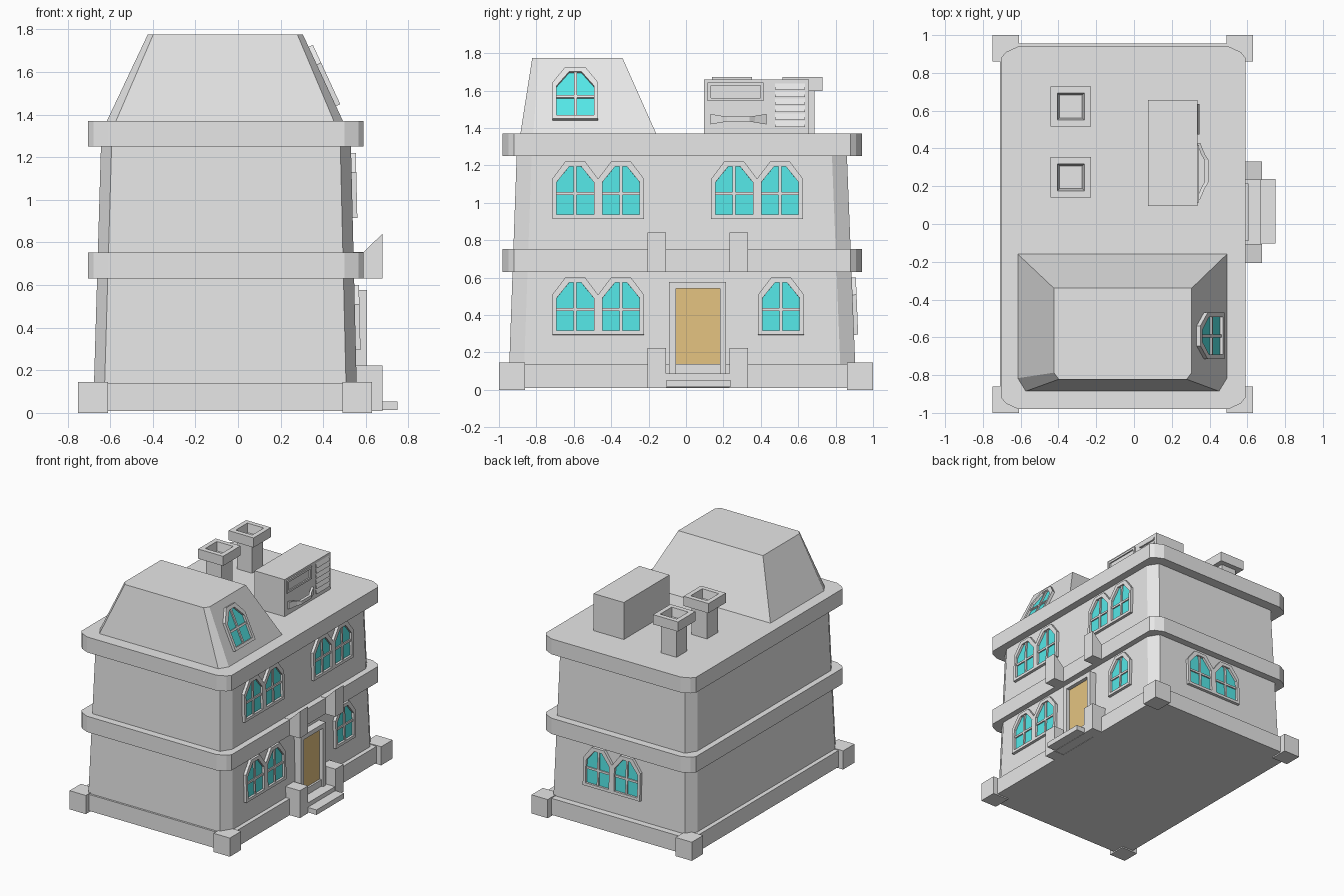
import bpy, bmesh
from mathutils import Vector

if "Cube" in bpy.data.objects:
    bpy.data.objects.remove(bpy.data.objects["Cube"])


def material(name, rgb):
    m = bpy.data.materials.new(name)
    m.diffuse_color = (*rgb, 1)
    m.use_nodes = True
    m.node_tree.nodes["Principled BSDF"].inputs["Base Color"].default_value = m.diffuse_color
    return m


GREY = material("stone grey", (0.8, 0.8, 0.8))
TEAL = material("window teal", (0.09, 0.8, 0.8))
TAN = material("door tan", (0.78, 0.55, 0.22))


def loft(name, rings, mat=GREY, closed=False):
    """Skin equal-length rings; cap both ends unless closed into a loop."""
    bm = bmesh.new()
    rs = [[bm.verts.new(p) for p in r] for r in rings]
    n = len(rs[0])
    pairs = list(zip(rs, rs[1:])) + ([(rs[-1], rs[0])] if closed else [])
    for a, b in pairs:
        for i in range(n):
            j = (i + 1) % n
            bm.faces.new((a[i], a[j], b[j], b[i]))
    if not closed:
        bm.faces.new(rs[0][::-1])
        bm.faces.new(rs[-1])
    bmesh.ops.recalc_face_normals(bm, faces=bm.faces)
    me = bpy.data.meshes.new(name)
    bm.to_mesh(me)
    bm.free()
    me.materials.append(mat)
    ob = bpy.data.objects.new(name, me)
    bpy.context.collection.objects.link(ob)
    return ob


def outline(x0, x1, y0, y1, z, offs=((0, 0),)):
    """Rectangle whose corners are cut by the given inward offsets."""
    pts = [(x1 - a, y1 - b, z) for a, b in offs]
    pts += [(x0 + a, y1 - b, z) for a, b in reversed(offs)]
    pts += [(x0 + a, y0 + b, z) for a, b in offs]
    pts += [(x1 - a, y0 + b, z) for a, b in reversed(offs)]
    return pts


def box(name, x0, x1, y0, y1, z0, z1, mat=GREY):
    return loft(name, [outline(x0, x1, y0, y1, z0), outline(x0, x1, y0, y1, z1)], mat)


def prism_y(name, profile, y0, y1):
    return loft(name, [[(x, y, z) for x, z in profile] for y in (y0, y1)])


def local(origin, u, v):
    """Map (u, v, outward) coordinates onto a wall plane."""
    o, u, v = Vector(origin), Vector(u).normalized(), Vector(v).normalized()
    n = u.cross(v)
    return lambda a, b, c: o + a * u + b * v + c * n


def plate(name, P, pts, c0, c1, mat=GREY):
    return loft(name, [[P(a, b, c) for a, b in pts] for c in (c0, c1)], mat)


def frame(name, P, outer, inner, c0, c1):
    rings = [(outer, c0), (outer, c1), (inner, c1), (inner, c0)]
    return loft(name, [[P(a, b, c) for a, b in r] for r, c in rings], closed=True)


def rect(a0, a1, b0, b1):
    return [(a0, b0), (a1, b0), (a1, b1), (a0, b1)]


def arch(w, b0, shoulder, flat, top):
    return [(-w, b0), (w, b0), (w, shoulder), (flat, top), (-flat, top), (-w, shoulder)]


def window(P):
    inner = arch(0.1, 0.022, 0.195, 0.032, 0.279)
    frame("window_frame", P, arch(0.1225, 0, 0.214, 0.053, 0.306), inner, -0.01, 0.022)
    plate("window_glass", P, inner, -0.003, 0.004, TEAL)
    plate("window_upright_bar", P, rect(-0.008, 0.008, 0.02, 0.28), 0, 0.014)
    plate("window_cross_bar", P, rect(-0.1, 0.1, 0.128, 0.144), 0, 0.0135)


# Base slab and corner blocks
box("base", -0.71, 0.59, -0.96, 0.955, 0.01, 0.138)
for x in (-0.75, 0.49):
    for y in (-1.0, 0.86):
        box("corner_block", x, x + 0.14, y, y + 0.14, 0, 0.145)

# Tapered walls with cut corners
cut = ((0, 0.08), (0.05, 0))
loft("walls", [outline(-0.676, 0.557, -0.945, 0.905, 0.13, cut),
               outline(-0.643, 0.53, -0.905, 0.86, 1.26, cut)])

# Storey band and roof slab
soft = ((0, 0.06), (0.025, 0.03), (0.09, 0))
for name, z0, z1 in (("storey_band", 0.63, 0.753), ("roof_slab", 1.25, 1.37)):
    loft(name, [outline(-0.703, 0.59, -0.98, 0.94, z, soft) for z in (z0, z1)])


# Attic with sloped sides and cut front corners
def attic(x0, x1, y0, y1, cx, cy, z):
    return [(x0, y1, z), (x0, y0 + cy, z), (x0 + cx, y0, z),
            (x1 - cx, y0, z), (x1, y0 + cy, z), (x1, y1, z)]


loft("attic_roof", [attic(-0.62, 0.497, -0.887, -0.155, 0.043, 0.07, 1.36),
                    attic(-0.424, 0.305, -0.822, -0.34, 0.026, 0.035, 1.775)])

# Windows: right wall, back wall, attic
lean = -0.024
for z, ys in ((0.294, (-0.5925, -0.3475, 0.508)),
              (0.914, (-0.5925, -0.3475, 0.2575, 0.5025))):
    for y in ys:
        window(local((0.557 + lean * (z - 0.13), y, z), (0, 1, 0), (lean, 0, 1)))
for x in (-0.1225, 0.1225):
    window(local((x, 0.905 - 0.04 * 0.164, 0.294), (-1, 0, 0), (0, -0.04, 1)))
slope = (0.305 - 0.497) / 0.415
window(local((0.497 + slope * 0.08, -0.592, 1.44), (0, 1, 0), (slope, 0, 1)))

# Door, frame and steps
P = local((0, 0, 0), (0, 1, 0), (0, 0, 1))
frame("door_frame", P, rect(-0.09, 0.215, 0.07, 0.577), rect(-0.053, 0.182, 0.085, 0.542), 0.53, 0.605)
box("door", 0.53, 0.575, -0.055, 0.184, 0.08, 0.545, TAN)
box("upper_step", 0.55, 0.672, -0.107, 0.232, 0.012, 0.086)
box("lower_step", 0.6, 0.748, -0.103, 0.237, 0.014, 0.053)

# Posts and brackets beside the door
for y in (-0.207, 0.232):
    box("door_post", 0.53, 0.677, y, y + 0.1, 0.01, 0.223)
    prism_y("band_bracket", [(0.53, 0.63), (0.677, 0.63), (0.677, 0.84), (0.59, 0.755), (0.53, 0.755)],
            y, y + 0.1)

# Chimneys with open caps
for y in (0.247, 0.622):
    steps = ((0.066, 1.36), (0.066, 1.597), (0.107, 1.597), (0.107, 1.672), (0.071, 1.672), (0.06, 1.605))
    loft("chimney", [outline(-0.334 - h, -0.334 + h, y - h, y + h, z) for h, z in steps])

# Roof unit with panel frame, slats and handle
box("roof_unit", 0.075, 0.335, 0.095, 0.657, 1.36, 1.658)
frame("unit_panel_frame", P, rect(0.115, 0.415, 1.545, 1.643), rect(0.133, 0.397, 1.56, 1.626), 0.33, 0.345)
for i in range(6):
    z = 1.405 + i * 0.04
    prism_y("unit_slat", [(0.33, z), (0.348, z), (0.334, z + 0.036), (0.33, z + 0.036)], 0.475, 0.635)
handle = ((0.13, 0.333, 0.35, 0.028), (0.19, 0.355, 0.375, 0.018), (0.22, 0.372, 0.394, 0.013),
          (0.34, 0.372, 0.394, 0.013), (0.37, 0.355, 0.375, 0.018), (0.43, 0.333, 0.35, 0.028))
loft("unit_handle", [[(a, y, 1.447 - h), (b, y, 1.447 - h), (b, y, 1.447 + h), (a, y, 1.447 + h)]
                     for y, a, b, h in handle])
